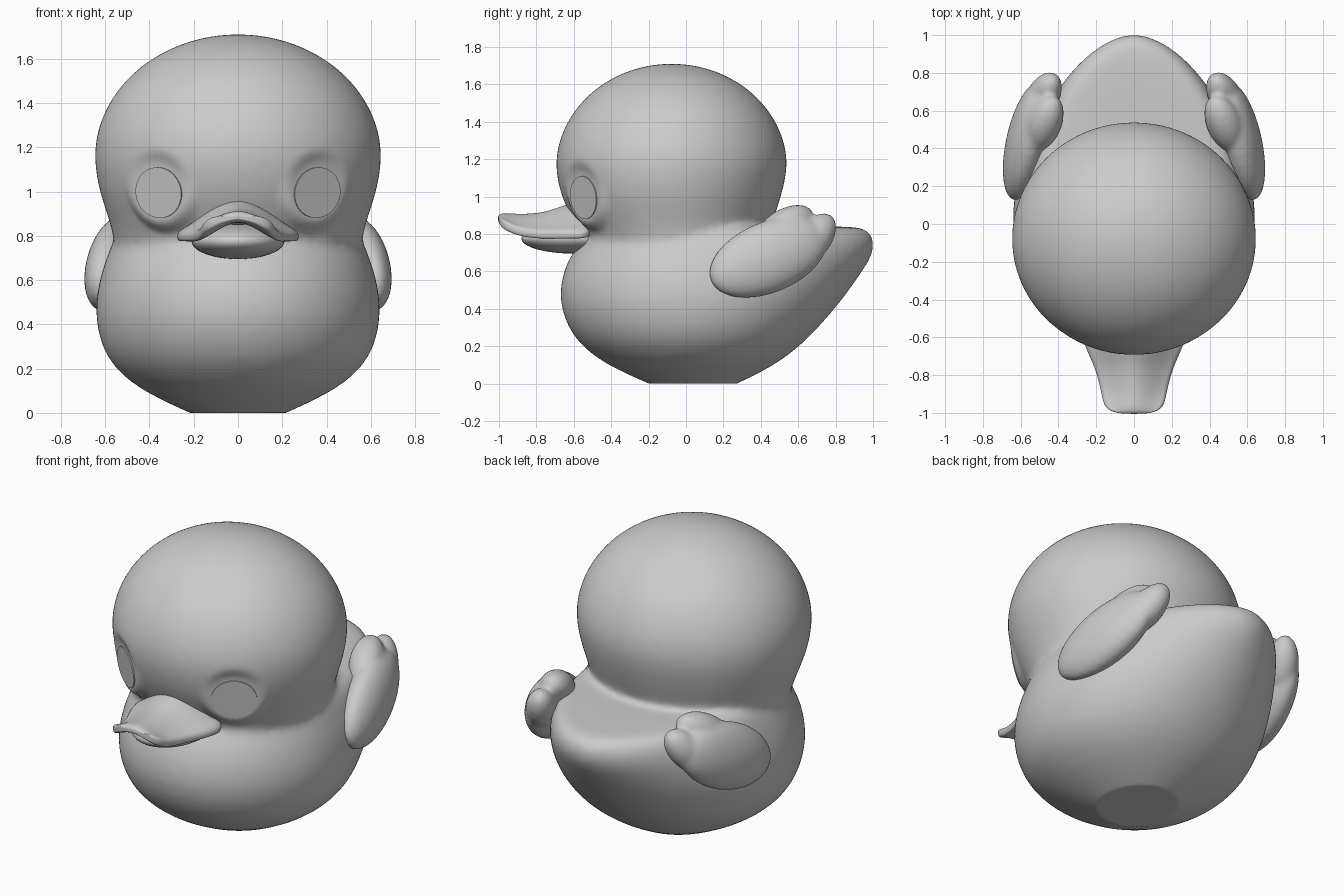
import bpy, bmesh, math
from mathutils import Matrix, Vector

if "Cube" in bpy.data.objects:
    bpy.data.objects.remove(bpy.data.objects["Cube"], do_unlink=True)

grey = bpy.data.materials.new("plain grey")
grey.use_nodes = True
grey.diffuse_color = (0.6, 0.6, 0.6, 1)
grey.node_tree.nodes["Principled BSDF"].inputs["Base Color"].default_value = (0.6, 0.6, 0.6, 1)


def finish(name, bm, mods):
    """Turn a bmesh into a smooth object with the given modifiers applied."""
    bmesh.ops.recalc_face_normals(bm, faces=bm.faces)
    mesh = bpy.data.meshes.new(name)
    bm.to_mesh(mesh)
    bm.free()
    mesh.materials.append(grey)
    ob = bpy.data.objects.new(name, mesh)
    bpy.context.collection.objects.link(ob)
    bpy.ops.object.select_all(action='DESELECT')
    ob.select_set(True)
    bpy.context.view_layer.objects.active = ob
    for kind, settings in mods:
        mod = ob.modifiers.new(kind.title(), kind)
        for key, value in settings.items():
            setattr(mod, key, value)
        bpy.ops.object.modifier_apply(modifier=mod.name)
    bpy.ops.object.shade_smooth_by_angle(angle=math.radians(50))
    return ob


def loft(bm, rings):
    """Skin a list of closed rings and cap both ends."""
    loops = [[bm.verts.new(p) for p in ring] for ring in rings]
    n = len(loops[0])
    for a, b in zip(loops, loops[1:]):
        for i in range(n):
            j = (i + 1) % n
            bm.faces.new((a[i], a[j], b[j], b[i]))
    bm.faces.new(loops[0])
    bm.faces.new(loops[-1])


def ellipsoid(bm, centre, axis, out, radii):
    """Sphere stretched along axis, flattened along out."""
    u = Vector(axis).normalized()
    w = Vector(out)
    w = (w - u * w.dot(u)).normalized()
    turn = Matrix((u, w.cross(u), w)).transposed().to_4x4()
    matrix = Matrix.Translation(centre) @ turn @ Matrix.Diagonal((*radii, 1))
    bmesh.ops.create_uvsphere(bm, u_segments=32, v_segments=20, radius=1, matrix=matrix)


def oval(z, width, front, back, middle, point):
    """Horizontal ring; point above 1 draws the rear out into a tail."""
    ring = []
    for i in range(48):
        t = math.tau * i / 48
        c, s = math.cos(t), math.sin(t)
        power = point if s > 0 else 1
        reach = back - middle if s > 0 else middle - front
        ring.append((math.copysign(abs(c) ** power, c) * width, middle + s * reach, z))
    return ring


# Body with tail, and head: height, half width, front, back
body_rows = [(-.06, .08, -.06, .13), (0, .22, -.2, .28), (.1, .44, -.43, .48), (.2, .56, -.56, .61),
             (.3, .62, -.635, .71), (.45, .652, -.685, .84), (.6, .63, -.66, .945),
             (.7, .595, -.61, 1.01), (.78, .565, -.55, 1.01), (.83, .53, -.49, .97), (.845, .47, -.44, .89)]
head_rows = [(.66, .54, -.5, .4), (.78, .56, -.55, .44), (.88, .585, -.61, .47), (1, .63, -.67, .51),
             (1.15, .655, -.703, .548)]
head_rows += [(1.15 + .565 * math.sin(a), .655 * math.cos(a), -.077 - .626 * math.cos(a),
               -.077 + .626 * math.cos(a)) for a in (math.radians(d) for d in range(12, 90, 12))]
bm = bmesh.new()
loft(bm, [oval(z, w, f, b, .02, 1 + .13 * min(1, max(0, (z - .25) / .45))) for z, w, f, b in body_rows])
loft(bm, [oval(z, w, f, b, (f + b) / 2, 1) for z, w, f, b in head_rows])
body = finish("body_and_head", bm, [
    ('SUBSURF', dict(levels=1)),
    ('REMESH', dict(mode='VOXEL', voxel_size=.018)),
    ('SMOOTH', dict(factor=.5, iterations=18))])

# Flat seats for the eyes, blended softly into the head, and a flat base
eye = Vector((.36, -.55, .995))
facing = Vector((.55, -.82, -.1)).normalized()
for v in body.data.vertices:
    side = -1 if v.co.x < 0 else 1
    offset = Vector((abs(v.co.x), v.co.y, v.co.z)) - eye
    if offset.length < .21:
        blend = min(1, (.21 - offset.length) / .08)
        blend = blend * blend * (3 - 2 * blend)
        push = facing * (-.006 - offset.dot(facing)) * blend
        v.co += Vector((side * push.x, push.y, push.z))
    v.co.z = max(v.co.z, 0)

# Flat oval eyes
bm = bmesh.new()
tilt = facing.to_track_quat('Z', 'Y').to_matrix().to_4x4()
bmesh.ops.create_cone(bm, cap_ends=True, segments=64, radius1=1, radius2=1, depth=.03,
                      matrix=Matrix.Translation(eye - facing * .015) @ tilt @ Matrix.Diagonal((.124, .115, 1, 1)))
finish("eyes", bm, [('MIRROR', {})])


# Upper bill, an arched shell: depth, half width, ridge height, edge height
def arch(y, width, ridge, edge, thick=.05):
    steps = [i / 6 - 1 for i in range(13)]
    top = [(u * width, y, edge + (ridge - edge) * (.3 + .3 * math.cos(math.pi * u) + .4 * (1 - u * u)))
           for u in steps]
    under = [(x * .97, y, z - thick) for x, y, z in reversed(top)]
    return top + under


bill_rows = [(-.48, .29, .975, .815), (-.6, .28, .97, .815), (-.67, .255, .95, .815), (-.74, .22, .922, .815),
             (-.82, .193, .91, .82), (-.9, .175, .908, .835), (-.95, .165, .912, .858), (-.98, .145, .912, .875)]
bm = bmesh.new()
loft(bm, [arch(*row) for row in bill_rows] + [arch(-.998, .105, .905, .888, .035), arch(-1.005, .05, .895, .89, .02)])
finish("upper_bill", bm, [('SUBSURF', dict(levels=2))])

# Lower bill
bm = bmesh.new()
ellipsoid(bm, (0, -.6, .775), (0, 1, 0), (0, 0, 1), (.28, .21, .08))
finish("lower_bill", bm, [])

# Wings: a paddle with two feather lobes
bm = bmesh.new()
out = (1, .32, .17)
ellipsoid(bm, (.565, .44, .675), (-.13, .55, .23), out, (.34, .19, .11))
ellipsoid(bm, (.48, .53, .84), (-.13, .3, .17), out, (.175, .095, .095))
ellipsoid(bm, (.48, .68, .77), (-.1, .17, .22), out, (.17, .095, .085))
finish("wings", bm, [
    ('REMESH', dict(mode='VOXEL', voxel_size=.013)),
    ('SMOOTH', dict(factor=.5, iterations=8)),
    ('MIRROR', {})])
